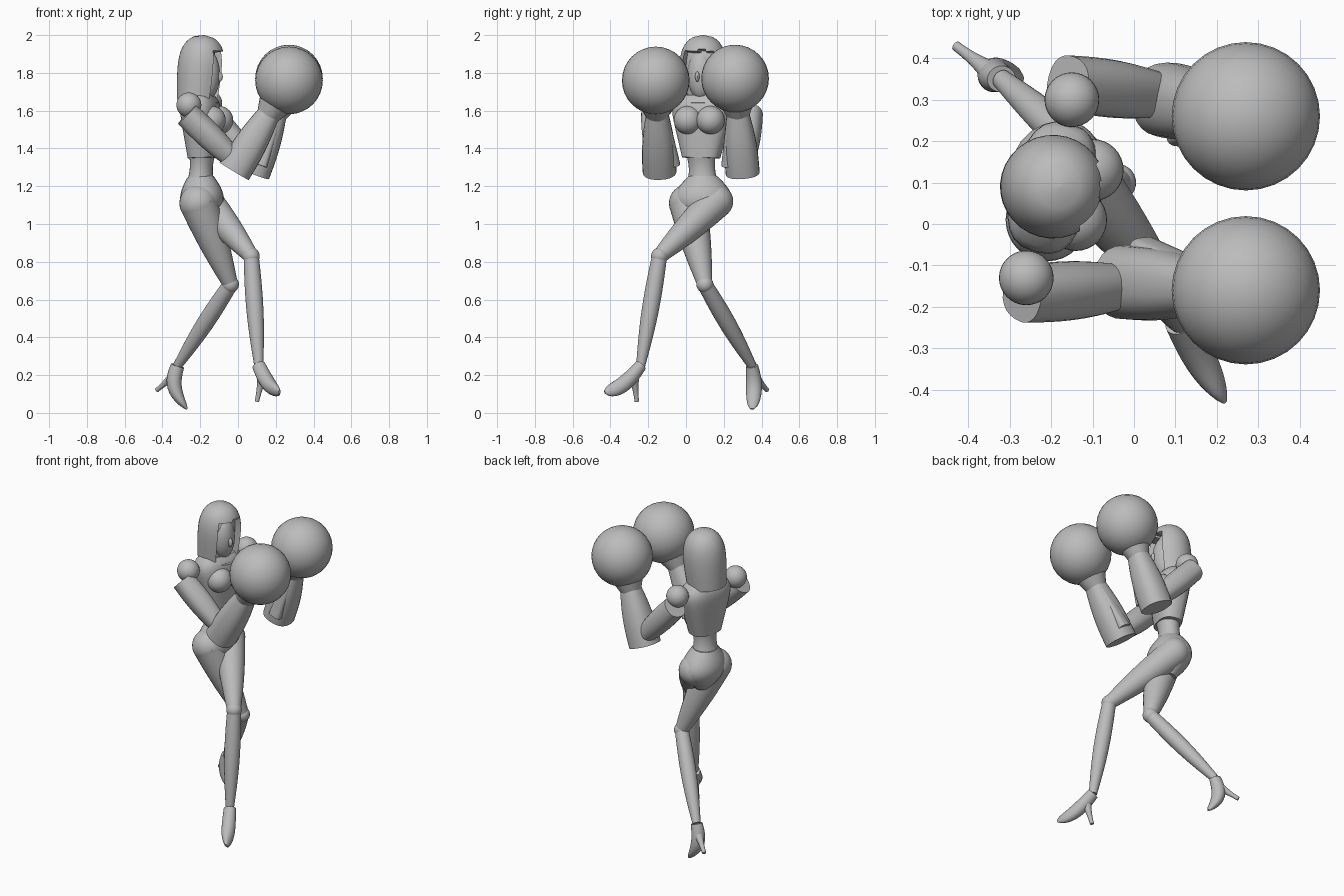
import bpy, bmesh
from math import sin, cos, pi, tau, sqrt, radians, copysign
from mathutils import Vector

default_cube = bpy.data.objects.get("Cube")
if default_cube:
    bpy.data.objects.remove(default_cube)

# One plain colour for everything
grey = bpy.data.materials.new("plain grey")
grey.use_nodes = True
grey.diffuse_color = (0.5, 0.5, 0.5, 1)
grey.node_tree.nodes["Principled BSDF"].inputs["Base Color"].default_value = grey.diffuse_color

FACING = Vector((0.97, -0.26, 0))   # way the upper body is turned
FRONT = Vector((1, 0, 0))


def finish(name, bm):
    """Turn a bmesh into a named, smooth shaded object."""
    bmesh.ops.recalc_face_normals(bm, faces=bm.faces)
    mesh = bpy.data.meshes.new(name)
    bm.to_mesh(mesh)
    bm.free()
    mesh.materials.append(grey)
    obj = bpy.data.objects.new(name, mesh)
    bpy.context.collection.objects.link(obj)
    bpy.ops.object.select_all(action='DESELECT')
    obj.select_set(True)
    bpy.context.view_layer.objects.active = obj
    bpy.ops.object.shade_smooth_by_angle(angle=radians(40))


def loft(name, start, end, profile, hint=FACING, bend=(0, 0, 0),
         steps=12, sides=24, square=1, edit=None):
    """Sweep an oval from start to end; profile(t) gives its depth along hint and its side radius."""
    start, end, bend = Vector(start), Vector(end), Vector(bend)
    bm = bmesh.new()
    loops = []
    for step in range(steps + 1):
        t = step / steps
        axis = (end - start + bend * pi * cos(pi * t)).normalized()
        depth_axis = (hint - axis * hint.dot(axis)).normalized()
        side_axis = axis.cross(depth_axis)
        centre = start.lerp(end, t) + bend * sin(pi * t)
        depth, side = profile(t)
        loop = []
        for corner in range(sides):
            c, s = cos(tau * corner / sides), sin(tau * corner / sides)
            c, s = copysign(abs(c) ** square, c), copysign(abs(s) ** square, s)
            loop.append(bm.verts.new(centre + depth_axis * c * depth + side_axis * s * side))
        loops.append(loop)
    for lower, upper in zip(loops, loops[1:]):
        for k in range(sides):
            bm.faces.new((lower[k - 1], lower[k], upper[k], upper[k - 1]))
    bm.faces.new(loops[0])
    bm.faces.new(loops[-1])
    if edit:
        bmesh.ops.recalc_face_normals(bm, faces=bm.faces)
        edit(bm)
    finish(name, bm)


def limb(name, start, end, first, last, bulge=0, **options):
    """Round limb that tapers and swells in the middle."""
    def profile(t):
        radius = first + (last - first) * t + bulge * sin(pi * t)
        return radius, radius
    loft(name, start, end, profile, **options)


def ball(name, centre, radius, scale=(1, 1, 1), segments=32):
    bm = bmesh.new()
    bmesh.ops.create_uvsphere(bm, u_segments=segments, v_segments=segments // 2, radius=radius)
    bmesh.ops.scale(bm, vec=scale, verts=bm.verts)
    bmesh.ops.translate(bm, vec=centre, verts=bm.verts)
    finish(name, bm)


def recess_face(bm):
    """Sink the front of the hood to leave an opening."""
    front = [f for f in bm.faces if f.normal.dot(FACING) > 0.72
             and f.calc_center_median().z < 1.92]
    bmesh.ops.inset_region(bm, faces=front, thickness=0.01)
    for vert in {v for f in front for v in f.verts}:
        vert.co -= FACING * 0.05


# Profiles of the body parts, from bottom to top
def hood_profile(t):
    radius = (0.11 + 0.03 * t) * sqrt(1 - t ** 4) + 0.004
    return radius, radius


def chest_profile(t):
    shoulder_slope = 1 - 0.4 * t ** 8
    return (0.07 + 0.04 * t) * shoulder_slope, (0.1 + 0.09 * t) * shoulder_slope


def waist_profile(t):
    flare = 0.08 * (t - 0.6) ** 2
    return 0.06 + flare, 0.07 + flare


def pelvis_profile(t):
    swell = sin(pi * t)
    return 0.04 + 0.03 * t + 0.06 * swell, 0.05 + 0.03 * t + 0.09 * swell


def shoe_profile(t):
    tip = sqrt(1 - 0.9 * t ** 8)
    return (0.036 - 0.02 * t + 0.012 * sin(pi * t)) * tip, (0.032 + 0.01 * sin(pi * t)) * tip


# Hood, face and neck
loft("hood", (-0.21, 0.09, 1.65), (-0.18, 0.09, 2), hood_profile,
     steps=32, sides=32, edit=recess_face)
ball("face", (-0.16, 0.08, 1.79), 0.13, scale=(0.5, 0.55, 1))
ball("nose", (-0.1, 0.06, 1.78), 0.02, scale=(1, 0.6, 1.4), segments=12)
limb("neck", (-0.19, 0.09, 1.6), (-0.18, 0.08, 1.72), 0.06, 0.04)

# Torso
loft("chest", (-0.19, 0.08, 1.35), (-0.2, 0.09, 1.68), chest_profile, square=0.75)
for side, reach in ("left", 1), ("right", -1):
    ball(side + "_bust", (-0.12 + 0.02 * reach, 0.07 + 0.06 * reach, 1.55), 0.075)
limb("chest_point", (-0.16, 0.06, 1.33), (-0.16, 0.07, 1.37), 0.01, 0.04)
loft("waist", (-0.2, 0.09, 1.18), (-0.19, 0.08, 1.38), waist_profile)
loft("pelvis", (-0.18, 0.09, 0.99), (-0.2, 0.09, 1.25), pelvis_profile, hint=FRONT)

# Legs in high heeled shoes: hip, knee, ankle, toe, heel tip, bend of the foot, hip radius
legs = {
    "left": ((-0.17, 0.16, 1.12), (0.07, -0.14, 0.83), (0.11, -0.24, 0.25),
             (0.22, -0.43, 0.11), (0.1, -0.26, 0.06), (0, 0, -0.03), 0.09),
    "right": ((-0.21, 0.01, 1.11), (-0.04, 0.1, 0.68), (-0.32, 0.35, 0.25),
              (-0.27, 0.35, 0.02), (-0.43, 0.43, 0.12), (-0.04, 0.01, 0), 0.1),
}
for side, (hip, knee, ankle, toe, tip, bend, hip_radius) in legs.items():
    ball(side + "_hip", hip, hip_radius)
    limb(side + "_thigh", hip, knee, hip_radius, 0.04, bulge=0.008)
    ball(side + "_knee", knee, 0.045)
    limb(side + "_shin", knee, ankle, 0.04, 0.024, bulge=0.013)
    loft(side + "_shoe", ankle, toe, shoe_profile, bend=bend,
         hint=Vector(ankle) - Vector(tip) + FRONT)
    heel_top = Vector(ankle).lerp(toe, 0.2) + Vector(bend) * 0.5
    limb(side + "_heel", heel_top, tip, 0.035, 0.012, bulge=-0.006, sides=12)

# Arms: shoulder ball, upper arm, flared forearm guard and round glove
arms = {
    "left": ((-0.15, 0.3, 1.64), (0.08, 0.3, 1.27), (0.27, 0.26, 1.77), 1),
    "right": ((-0.26, -0.13, 1.63), (-0.02, -0.14, 1.28), (0.27, -0.16, 1.76), -1),
}
for side, (shoulder, cuff, glove, outward) in arms.items():
    ball(side + "_shoulder", shoulder, 0.066)
    ball(side + "_glove", glove, 0.179)
    cuff, glove = Vector(cuff), Vector(glove)
    sleeve = Vector(shoulder) + Vector((-0.01, 0.04 * outward, -0.05))
    elbow = cuff + Vector((0, 0.01 * outward, 0.06))
    limb(side + "_upper_arm", sleeve, elbow, 0.066, 0.05, bulge=0.01, square=0.85)
    limb(side + "_forearm_guard", cuff, cuff.lerp(glove, 0.63), 0.09, 0.06,
         bulge=0.01, hint=FRONT, square=0.85)
    limb(side + "_glove_wrist", cuff.lerp(glove, 0.58), cuff.lerp(glove, 0.74),
         0.055, 0.09, hint=FRONT)
    # Flap along the inner edge of the guard
    inward = Vector((0.02, -0.07 * outward, 0))
    limb(side + "_guard_flap", cuff.lerp(glove, 0.08) + inward,
         cuff.lerp(glove, 0.55) + inward / 2, 0.04, 0.03, hint=FRONT, square=0.6)
